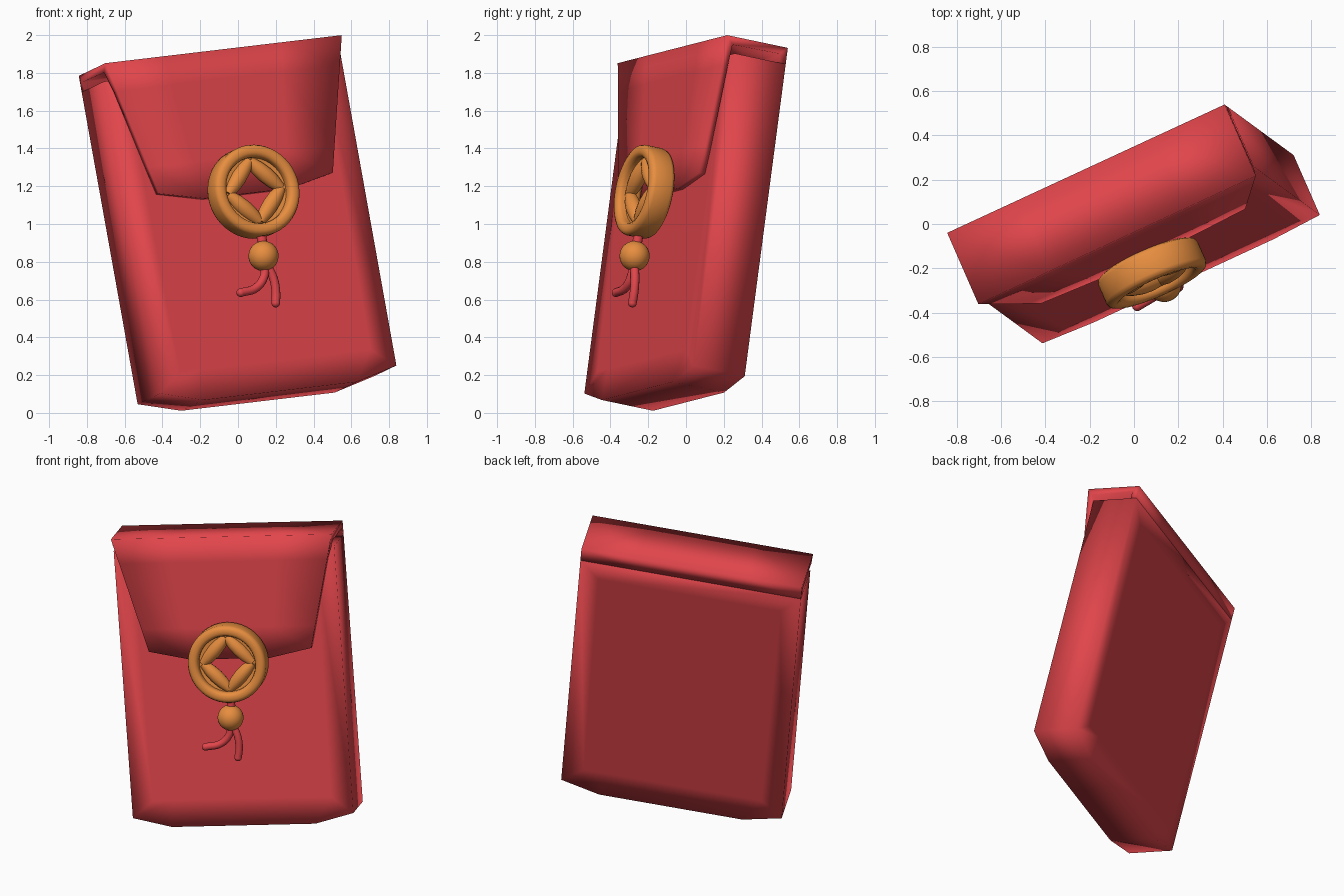
import bpy, bmesh, math
from mathutils import Matrix, Vector

if "Cube" in bpy.data.objects:
    bpy.data.objects.remove(bpy.data.objects["Cube"])

# Tilted pose of the whole envelope: local x = width, y = depth (back +), z = height
U, B, W = (0.903, 0.418, 0.107), (-0.394, 0.900, -0.189), (-0.175, 0.128, 0.976)
POSE = Matrix([[U[i], B[i], W[i], (0, 0, 1)[i]] for i in range(3)] + [[0, 0, 0, 1]])


def material(name, color):
    m = bpy.data.materials.new(name)
    m.diffuse_color = (*color, 1)
    m.use_nodes = True
    m.node_tree.nodes["Principled BSDF"].inputs["Base Color"].default_value = m.diffuse_color
    return m


RED = material("red_paper", (0.75, 0.06, 0.07))
GOLD = material("gold", (0.80, 0.27, 0.05))


def finish(name, bm, mat, recalc=True):
    if recalc:
        bmesh.ops.recalc_face_normals(bm, faces=bm.faces)
    me = bpy.data.meshes.new(name)
    bm.to_mesh(me)
    bm.free()
    me.polygons.foreach_set("use_smooth", [True] * len(me.polygons))
    me.materials.append(mat)
    ob = bpy.data.objects.new(name, me)
    bpy.context.collection.objects.link(ob)
    ob.matrix_world = POSE
    return ob


def tube(name, pts, radius, mat, taper=None, smooth=True):
    cu = bpy.data.curves.new(name, 'CURVE')
    cu.dimensions = '3D'
    cu.bevel_depth = radius
    cu.bevel_resolution = 4
    cu.use_fill_caps = True
    sp = cu.splines.new('BEZIER' if smooth else 'POLY')
    target = sp.bezier_points if smooth else sp.points
    target.add(len(pts) - 1)
    for i, p in enumerate(pts):
        if smooth:
            target[i].co = p
            target[i].handle_left_type = target[i].handle_right_type = 'AUTO'
        else:
            target[i].co = (*p, 1)
        target[i].radius = taper[i] if taper else 1
    cu.materials.append(mat)
    ob = bpy.data.objects.new(name, cu)
    bpy.context.collection.objects.link(ob)
    ob.matrix_world = POSE


def ball(name, center, r, mat):
    bm = bmesh.new()
    bmesh.ops.create_uvsphere(bm, u_segments=24, v_segments=16, radius=r,
                              matrix=Matrix.Translation(center))
    finish(name, bm, mat)


# Envelope pouch: outline with softened bottom, extruded in depth, inset for soft shading
half = [(0.693, 0.82), (0.693, -0.873), (0.45, -0.935)]
outline = half + [(-x, z) for x, z in reversed(half)]
bm = bmesh.new()
face = bm.faces.new([bm.verts.new((x, -0.152, z)) for x, z in outline])
ext = bmesh.ops.extrude_face_region(bm, geom=[face], use_keep_orig=True)
bmesh.ops.translate(bm, vec=(0, 0.30, 0),
                    verts=[v for v in ext["geom"] if isinstance(v, bmesh.types.BMVert)])
bmesh.ops.recalc_face_normals(bm, faces=bm.faces)
big = [f for f in bm.faces if abs(f.normal.y) > 0.9]
bmesh.ops.inset_individual(bm, faces=big, thickness=0.17)
finish("envelope_pouch", bm, RED)

# Flap sheet: rises from the back, folds over the top and tapers down the front
rows = [(0.148, 0.82, 0.693, 0), (0.148, 0.908, 0.693, 0), (-0.209, 0.908, 0.693, 0),
        (-0.205, 0.75, 0.653, 0), (-0.193, 0.33, 0.546, 0), (-0.188, 0.186, 0.51, 0.056)]
bm = bmesh.new()
grid = []
for y, z, hw, drop in rows:
    grid.append([bm.verts.new((k * hw, y, z - (drop if abs(k) < 1 else 0)))
                 for k in (-1, -0.49, 0.49, 1)])
for a, b in zip(grid, grid[1:]):
    for c in range(3):
        bm.faces.new((a[c], b[c], b[c + 1], a[c + 1]))
flap = finish("envelope_flap", bm, RED, recalc=False)
sol = flap.modifiers.new("paper_thickness", 'SOLIDIFY')
sol.thickness, sol.offset, sol.use_even_offset = 0.04, -1, True

# Coin rim: lathed profile (radius, depth) with rounded edges and an inner flange
C = Vector((0, -0.264, 0.124))
side = [(0.245, 0.045), (0.238, 0.062), (0.222, 0.070), (0.200, 0.070),
        (0.184, 0.062), (0.178, 0.045), (0.178, 0.022), (0.14, 0.018)]
profile = side + [(r, -d) for r, d in reversed(side)]
N = 48
bm = bmesh.new()
rings = []
for i in range(N):
    t = 2 * math.pi * i / N
    rings.append([bm.verts.new(C + Vector((r * math.cos(t), d, r * math.sin(t))))
                  for r, d in profile])
for i in range(N):
    a, b = rings[i], rings[(i + 1) % N]
    for j in range(len(profile)):
        k = (j + 1) % len(profile)
        bm.faces.new((a[j], b[j], b[k], a[k]))
coin = finish("coin_rim", bm, GOLD)
bpy.context.view_layer.objects.active = coin
coin.select_set(True)
bpy.ops.object.shade_smooth_by_angle(angle=math.radians(50))

# Four swollen bars framing the diamond hole
for i in range(4):
    p, q = [C + Vector((0.155 * math.cos(a), -0.012, 0.165 * math.sin(a)))
            for a in (i * math.pi / 2, (i + 1) * math.pi / 2)]
    tube(f"coin_bar_{i + 1}", [p.lerp(q, f) for f in (0, 0.25, 0.5, 0.75, 1)], 0.044, GOLD,
         [0.6, 0.9, 1, 0.9, 0.6], smooth=False)

# Hanging cord, bead and two tails
tube("hanging_cord", [(0, -0.264, -0.10), (-0.005, -0.265, -0.22)], 0.026, RED)
ball("bead", (-0.01, -0.266, -0.224), 0.08, GOLD)
tails = {"left": [(-0.012, -0.265, -0.27), (-0.028, -0.263, -0.335),
                  (-0.085, -0.263, -0.388), (-0.18, -0.27, -0.405)],
         "right": [(0, -0.265, -0.27), (0.026, -0.262, -0.35),
                   (0.028, -0.258, -0.42), (0.017, -0.255, -0.48)]}
for key, pts in tails.items():
    tube(f"cord_tail_{key}", pts, 0.023, RED)
    ball(f"cord_tip_{key}", pts[-1], 0.023, RED)
